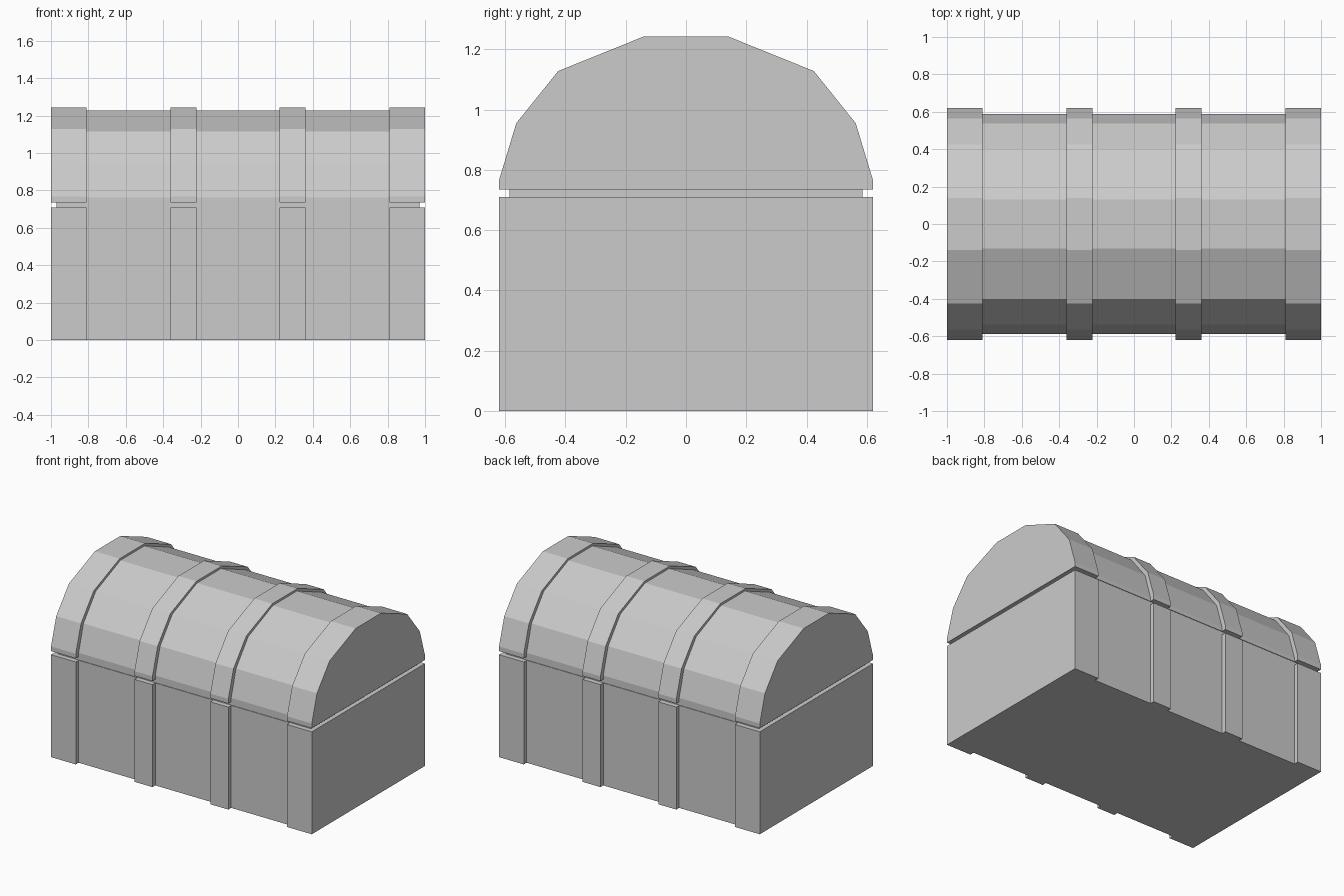
import bpy, bmesh

if "Cube" in bpy.data.objects:
    bpy.data.objects.remove(bpy.data.objects["Cube"])

# Half profiles (y, z), from seam up to the crown
LID_BAND = [(0.62, 0.735), (0.62, 0.767), (0.563, 0.955), (0.424, 1.128), (0.139, 1.243)]
LID_PANEL = [(0.589, 0.735), (0.589, 0.762), (0.536, 0.945), (0.402, 1.116), (0.132, 1.228)]
BASE_BAND = [(0.62, 0.0), (0.62, 0.71)]
BASE_PANEL = [(0.589, 0.0), (0.589, 0.71)]
SEAM_CORE = [(0.585, 0.70), (0.585, 0.745)]


def extrude_profile(name, half, x0, x1):
    """Mirror a half profile across y = 0 and extrude it along x."""
    profile = half + [(-y, z) for y, z in reversed(half)]
    bm = bmesh.new()
    face = bm.faces.new([bm.verts.new((x0, y, z)) for y, z in profile])
    ext = bmesh.ops.extrude_face_region(bm, geom=[face], use_keep_orig=True)
    moved = [g for g in ext["geom"] if isinstance(g, bmesh.types.BMVert)]
    bmesh.ops.translate(bm, verts=moved, vec=(x1 - x0, 0, 0))
    bmesh.ops.recalc_face_normals(bm, faces=bm.faces)
    mesh = bpy.data.meshes.new(name)
    bm.to_mesh(mesh)
    bm.free()
    obj = bpy.data.objects.new(name, mesh)
    bpy.context.collection.objects.link(obj)
    return obj


# Alternating raised bands and recessed panels along the chest
stops = [-1.0, -0.81, -0.36, -0.222, 0.222, 0.36, 0.81, 1.0]
for i, (x0, x1) in enumerate(zip(stops, stops[1:])):
    if i % 2 == 0:
        extrude_profile("base_band", BASE_BAND, x0, x1)
        extrude_profile("lid_band", LID_BAND, x0, x1)
    else:
        extrude_profile("base_panel", BASE_PANEL, x0, x1)
        extrude_profile("lid_panel", LID_PANEL, x0, x1)

# Recessed core visible in the gap between base and lid
extrude_profile("seam_core", SEAM_CORE, -0.97, 0.97)
